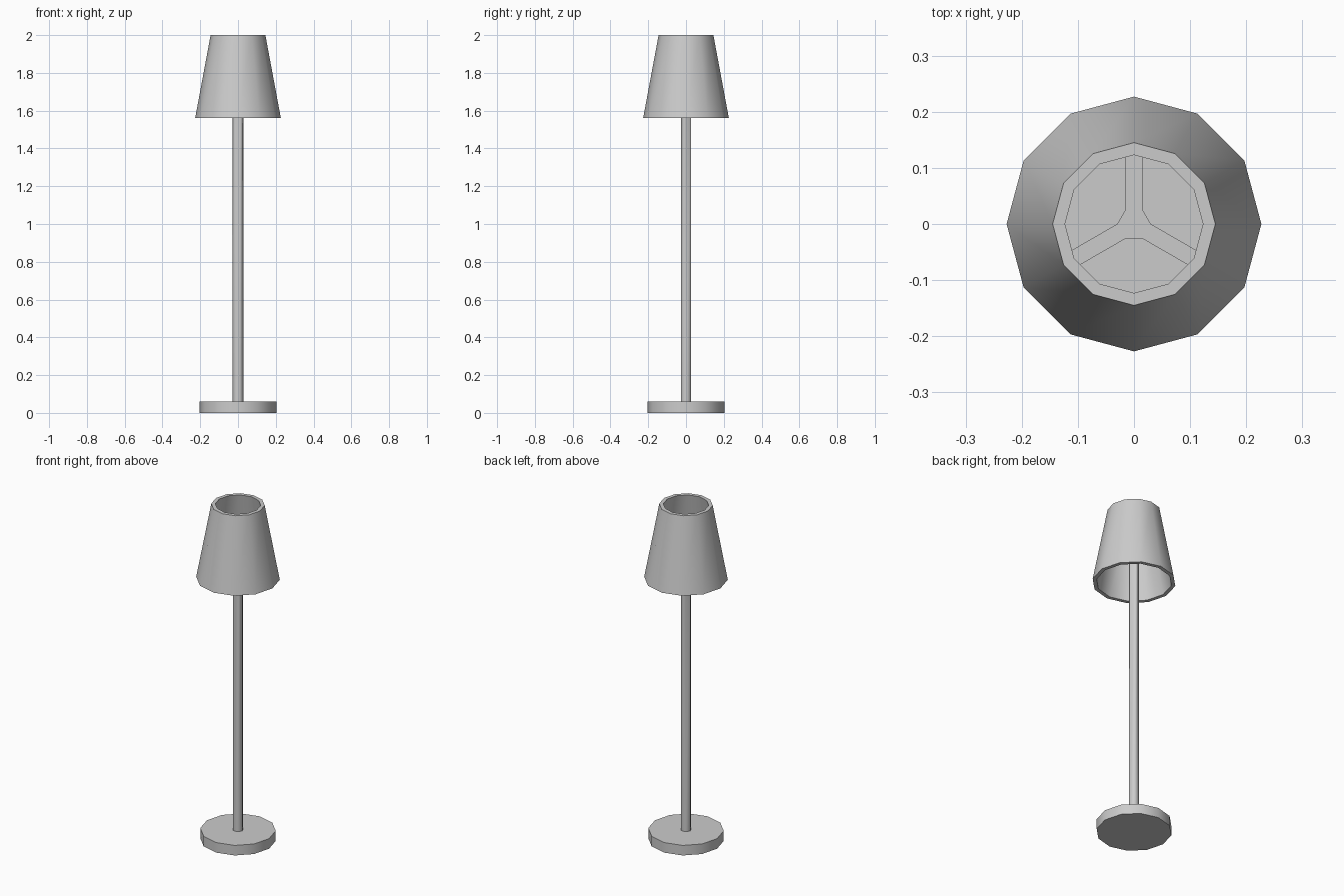
import bpy, bmesh, math
from mathutils import Vector

if "Cube" in bpy.data.objects:
    bpy.data.objects.remove(bpy.data.objects["Cube"])


def finish(name, bm, angle):
    """Turn a bmesh into a named object, smooth except at sharp edges."""
    bmesh.ops.recalc_face_normals(bm, faces=bm.faces)
    mesh = bpy.data.meshes.new(name)
    bm.to_mesh(mesh)
    bm.free()
    obj = bpy.data.objects.new(name, mesh)
    bpy.context.collection.objects.link(obj)
    bpy.ops.object.select_all(action='DESELECT')
    obj.select_set(True)
    bpy.context.view_layer.objects.active = obj
    bpy.ops.object.shade_smooth_by_angle(angle=math.radians(angle))
    return obj


def ring(bm, radius, z, sides):
    return [bm.verts.new((radius * math.cos(2 * math.pi * i / sides),
                          radius * math.sin(2 * math.pi * i / sides), z))
            for i in range(sides)]


def bridge(bm, a, b):
    n = len(a)
    return [bm.faces.new((a[i], a[(i + 1) % n], b[(i + 1) % n], b[i]))
            for i in range(n)]


# Base: twelve-sided disc
bm = bmesh.new()
low, high = ring(bm, 0.205, 0, 12), ring(bm, 0.205, 0.06, 12)
bridge(bm, low, high)
bm.faces.new(low)
bm.faces.new(high)
finish("base", bm, 40)

# Shade: hollow tapered twelve-sided shell, open at both ends
bm = bmesh.new()
profile = [(0.227, 1.56), (0.145, 2.0), (0.123, 2.0), (0.205, 1.56)]
rings = [ring(bm, r, z, 12) for r, z in profile]
for i in range(4):
    bridge(bm, rings[i], rings[(i + 1) % 4])
finish("shade", bm, 40)

# Pole: hexagonal rod whose top band grows three arms out to the shade
bm = bmesh.new()
rings = [ring(bm, 0.03, z, 6) for z in (0.06, 1.79, 1.83)]
bridge(bm, rings[0], rings[1])
band = bridge(bm, rings[1], rings[2])
bm.faces.new(rings[0])
bm.faces.new(rings[2])
bm.normal_update()
for face in (band[1], band[3], band[5]):
    centre = face.calc_center_median()
    out = Vector((centre.x, centre.y, 0)).normalized()
    arm = bmesh.ops.extrude_face_region(bm, geom=[face])
    verts = [v for v in arm["geom"] if isinstance(v, bmesh.types.BMVert)]
    bmesh.ops.translate(bm, verts=verts, vec=out * 0.14)
    if face.is_valid:
        bm.faces.remove(face)
finish("pole_with_shade_arms", bm, 62)
